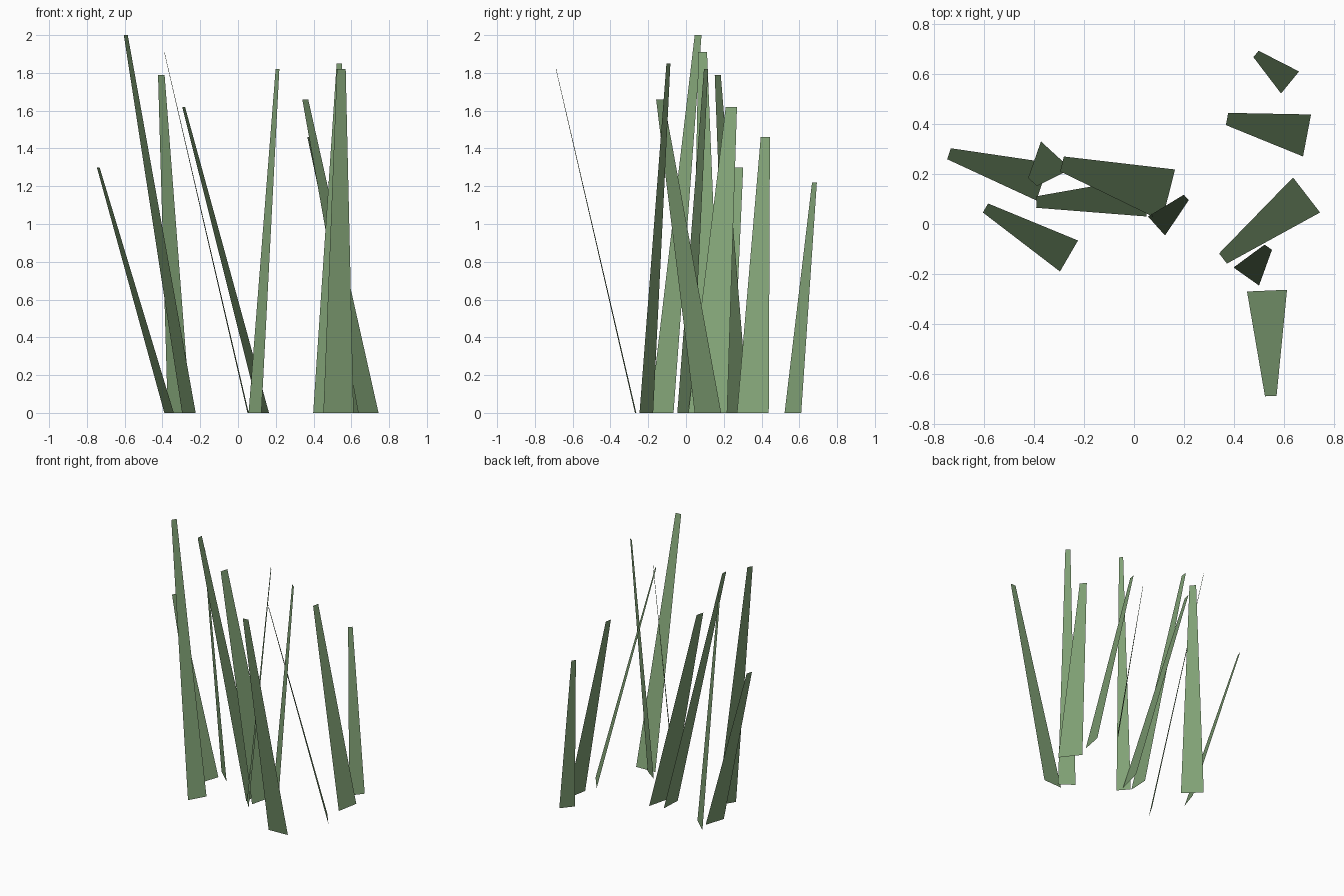
import bpy
from mathutils import Vector

TIP_RATIO = 0.29  # tip width relative to base width

green = bpy.data.materials.new("grass_green")
green.diffuse_color = (0.22, 0.36, 0.18, 1)


def grass_blade(name, base_a, base_b, tip, height):
    """Flat tapered blade: base edge on the ground, parallel tip edge."""
    a, b = Vector((*base_a, 0)), Vector((*base_b, 0))
    half = (b - a) * TIP_RATIO / 2
    top = Vector((*tip, height))
    mesh = bpy.data.meshes.new(name)
    mesh.from_pydata([a, b, top + half, top - half], [], [(0, 1, 2, 3)])
    mesh.materials.append(green)
    obj = bpy.data.objects.new(name, mesh)
    bpy.context.collection.objects.link(obj)


# base corner, base corner, tip centre, height
blades = [
    # left clump
    ((-.390, .094), (-.340, .245), (-.740, .281), 1.30),
    ((-.296, -.190), (-.224, -.066), (-.594, .064), 2.00),
    ((-.372, .330), (-.252, .220), (-.406, .168), 1.79),
    # middle clump
    ((.112, .012), (.164, .218), (-.288, .240), 1.62),
    ((.050, .030), (.057, .190), (-.390, .088), 1.91),
    ((.056, .030), (.124, -.046), (.209, .106), 1.82),
    # right row
    ((.676, .270), (.708, .438), (.372, .420), 1.46),
    ((.636, .186), (.744, .046), (.356, -.138), 1.66),
    ((.398, -.174), (.500, -.246), (.537, -.093), 1.85),
    ((.452, -.270), (.612, -.263), (.547, -.688), 1.82),
    ((.588, .522), (.660, .610), (.488, .680), 1.22),
]

for i, (a, b, tip, h) in enumerate(blades, 1):
    grass_blade(f"grass_blade_{i}", a, b, tip, h)
